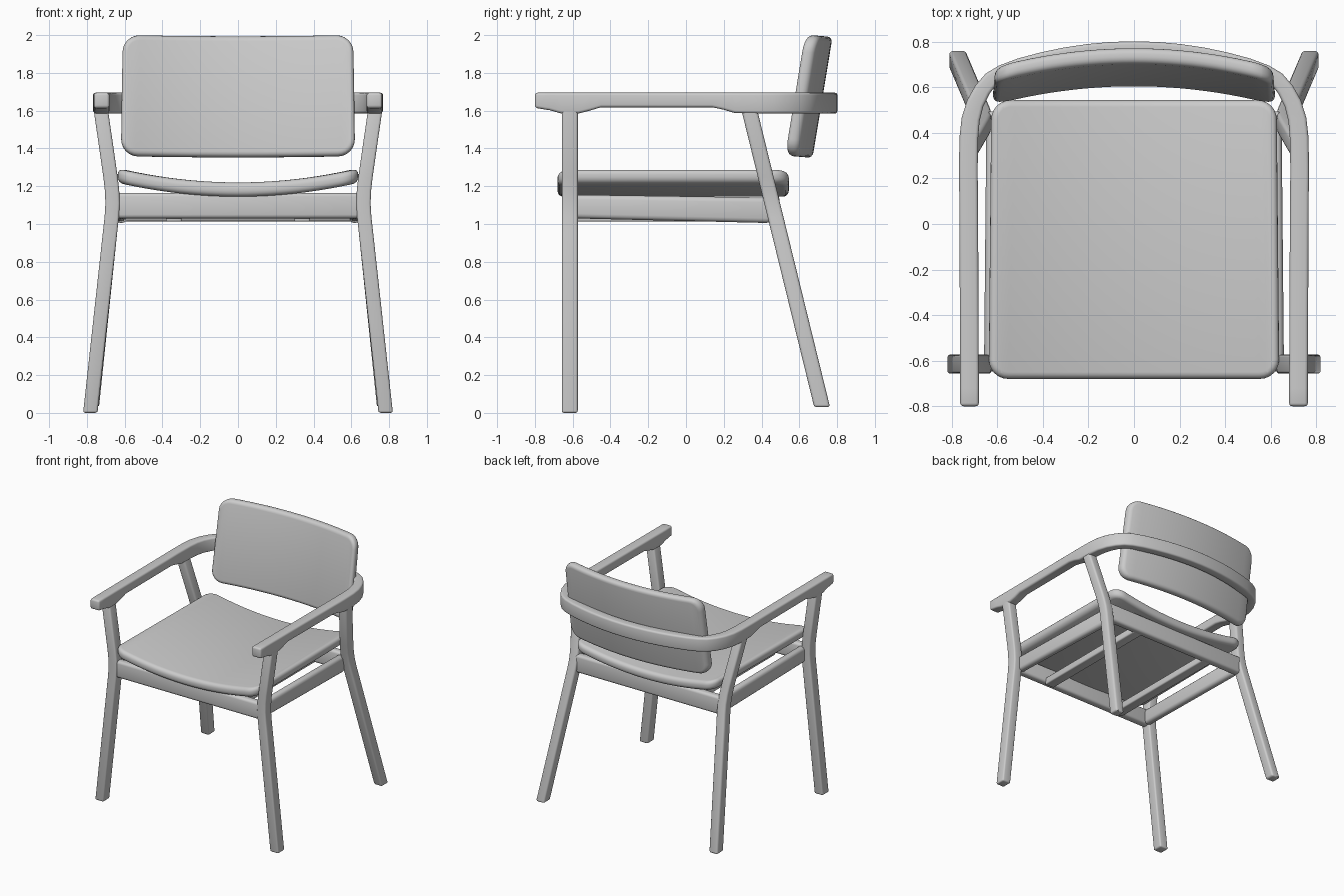
import bpy, bmesh, math
from mathutils import Vector

cube = bpy.data.objects.get("Cube")
if cube:
    bpy.data.objects.remove(cube, do_unlink=True)

GREY = (0.6, 0.6, 0.6, 1)
mat = bpy.data.materials.new("light_grey")
mat.use_nodes = True
mat.diffuse_color = GREY
mat.node_tree.nodes["Principled BSDF"].inputs["Base Color"].default_value = GREY


def finish(name, bm, bevel=0, mirror=False):
    bmesh.ops.recalc_face_normals(bm, faces=bm.faces)
    mesh = bpy.data.meshes.new(name)
    bm.to_mesh(mesh)
    bm.free()
    mesh.materials.append(mat)
    ob = bpy.data.objects.new(name, mesh)
    bpy.context.collection.objects.link(ob)
    if mirror:
        ob.modifiers.new("mirror", 'MIRROR')
    if bevel:
        mod = ob.modifiers.new("bevel", 'BEVEL')
        mod.width, mod.segments = bevel, 3
        mod.limit_method = 'ANGLE'
        mod.angle_limit = math.radians(40)
    bpy.ops.object.select_all(action='DESELECT')
    ob.select_set(True)
    bpy.context.view_layer.objects.active = ob
    bpy.ops.object.convert(target='MESH')
    bpy.ops.object.shade_smooth_by_angle(angle=math.radians(35))
    return ob


def loft(name, rings, bevel, mirror=True, cap_end=True):
    """Skin a row of four-cornered rings."""
    bm = bmesh.new()
    rows = [[bm.verts.new(p) for p in ring] for ring in rings]
    for a, b in zip(rows, rows[1:]):
        for i in range(4):
            j = (i + 1) % 4
            bm.faces.new((a[i], a[j], b[j], b[i]))
    bm.faces.new(rows[0])
    if cap_end:
        bm.faces.new(rows[-1])
    return finish(name, bm, bevel, mirror)


def flat_ring(x, y, z, hx, hy):
    return [(x - hx, y - hy, z), (x + hx, y - hy, z), (x + hx, y + hy, z), (x - hx, y + hy, z)]


def cushion(name, hu, hv, radius, thick, rim, bend):
    """Rounded slab, sliced into strips and bent by a function."""
    bm = bmesh.new()
    outline = []
    for k, (su, sv) in enumerate([(1, 1), (-1, 1), (-1, -1), (1, -1)]):
        for s in range(7):
            a = math.radians(90 * k + 15 * s)
            outline.append(bm.verts.new((su * (hu - radius) + radius * math.cos(a),
                                         sv * (hv - radius) + radius * math.sin(a), 0)))
    base = bm.faces.new(outline)
    out = bmesh.ops.extrude_face_region(bm, geom=[base], use_keep_orig=True)
    for v in out["geom"]:
        if isinstance(v, bmesh.types.BMVert):
            v.co.z += thick
    rims = [e for e in bm.edges if abs(e.verts[0].co.z - e.verts[1].co.z) < 1e-5]
    bmesh.ops.bevel(bm, geom=rims, offset=rim, segments=4, profile=0.5, affect='EDGES')
    for i in range(1, 24):
        x = hu * (i / 12 - 1)
        bmesh.ops.bisect_plane(bm, geom=bm.verts[:] + bm.edges[:] + bm.faces[:],
                               plane_co=(x, 0, 0), plane_no=(1, 0, 0))
    for v in bm.verts:
        v.co = bend(*v.co)
    return finish(name, bm)


# Legs: splayed below the seat, flared out to the arms above it
LEG = [(0, 0.782), (0.95, 0.678), (1.04, 0.668), (1.11, 0.664), (1.18, 0.667), (1.25, 0.675), (1.61, 0.727)]
loft("front_legs", [flat_ring(x, -0.615, z, 0.038, 0.042) for z, x in LEG], 0.012)
loft("back_legs", [flat_ring(x - 0.008 * (z < 0.1), 0.341 + 0.245 * (1.58 - z), z, 0.038, 0.042)
                   for z, x in [(0.03, LEG[0][1])] + LEG[1:]], 0.015)

# Arms and back band: one bent rail; stations are x, y, half width, underside
ARM = [(0.722, -0.8, 0.041, 1.615), (0.722, -0.72, 0.041, 1.602), (0.722, -0.66, 0.041, 1.585),
       (0.723, -0.57, 0.041, 1.585), (0.723, -0.51, 0.041, 1.6), (0.723, -0.45, 0.041, 1.618),
       (0.726, 0.14, 0.041, 1.618), (0.727, 0.2, 0.041, 1.605), (0.727, 0.26, 0.041, 1.587),
       (0.725, 0.38, 0.041, 1.585), (0.717, 0.46, 0.04, 1.585), (0.697, 0.53, 0.038, 1.585),
       (0.665, 0.59, 0.036, 1.585), (0.628, 0.635, 0.034, 1.585), (0.58, 0.665, 0.033, 1.585)]
ARM += [(x, 0.765 - 0.297 * x * x, 0.037, 1.585) for x in (0.5, 0.4, 0.3, 0.2, 0.1, 0)]
rings = []
for i, (x, y, h, low) in enumerate(ARM):
    a, b = ARM[max(i - 1, 0)], ARM[min(i + 1, len(ARM) - 1)]
    t = Vector((b[0] - a[0], b[1] - a[1]))
    if x == 0:
        t = Vector((-1, 0))
    n = Vector((t.y, -t.x)).normalized() * h
    rings.append([(x - n.x, y - n.y, low), (x + n.x, y + n.y, low),
                  (x + n.x, y + n.y, 1.695), (x - n.x, y - n.y, 1.695)])
loft("arm_and_back_rail", rings, 0.014, cap_end=False)


# Seat frame rails
def end_x(x, y, hy, lo, hi):
    return [(x, y - hy, lo), (x, y + hy, lo), (x, y + hy, hi), (x, y - hy, hi)]


def end_y(x, y, hx, lo, hi):
    return [(x - hx, y, lo), (x + hx, y, lo), (x + hx, y, hi), (x - hx, y, hi)]


loft("front_apron", [end_x(x, -0.615, 0.032, 1.03, 1.165) for x in (-0.65, 0.65)], 0.02, False)
loft("back_apron", [end_x(x, 0.462, 0.032, 1.012, 1.155) for x in (-0.65, 0.65)], 0.02, False)
loft("side_rails", [end_y(0.628, -0.6, 0.03, 1.03, 1.155), end_y(0.618, 0.45, 0.03, 1.005, 1.14)], 0.025)
loft("seat_bearers", [end_y(0.34, y, 0.042, 1.012, 1.07) for y in (-0.6, 0.46)], 0.01)

# Seat pad: dished from side to side, slightly narrower at the back
cushion("seat", 0.632, 0.612, 0.085, 0.075, 0.03,
        lambda u, v, w: Vector((u * (1 - 0.015 * v), v - 0.068, 1.145 + w + 0.073 * (u / 0.63) ** 2)))

# Backrest pad: curved around the sitter and leaning back
cushion("backrest", 0.615, 0.32, 0.09, 0.07, 0.028,
        lambda u, v, w: Vector((u * (1 - 0.025 * v),
                                0.6 + w + 0.165 * (v + 0.32) - 0.083 * (u / 0.62) ** 2,
                                1.673 + v - 0.1 * (w - 0.035) + 0.007 * (u / 0.62) ** 2)))
